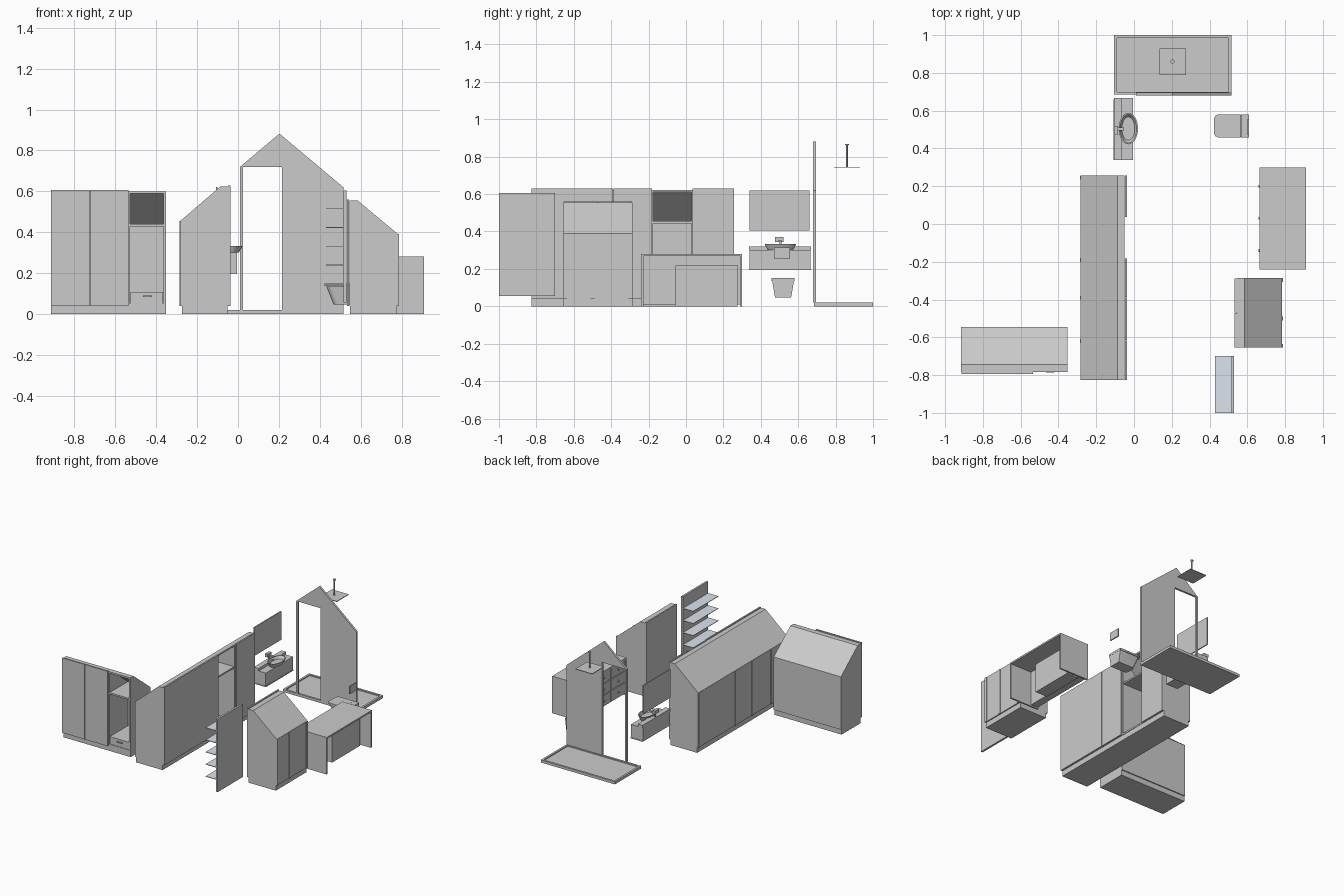
import bpy, bmesh, math

if "Cube" in bpy.data.objects:
    bpy.data.objects.remove(bpy.data.objects["Cube"])

GLASS = bpy.data.materials.new("pale_glass")
GLASS.diffuse_color = (0.72, 0.77, 0.85, 1)
GLASS.use_nodes = True
GLASS.node_tree.nodes["Principled BSDF"].inputs["Base Color"].default_value = GLASS.diffuse_color


def finish(name, bm, mat=None, smooth=False):
    bmesh.ops.recalc_face_normals(bm, faces=bm.faces)
    me = bpy.data.meshes.new(name)
    bm.to_mesh(me)
    bm.free()
    ob = bpy.data.objects.new(name, me)
    bpy.context.collection.objects.link(ob)
    if mat:
        me.materials.append(mat)
    if smooth:
        bpy.ops.object.select_all(action='DESELECT')
        ob.select_set(True)
        bpy.context.view_layer.objects.active = ob
        bpy.ops.object.shade_smooth_by_angle(angle=math.radians(35))
    return ob


def loft(name, rings, mat=None, smooth=False):
    """Skin closed rings of equal length and cap both ends."""
    bm = bmesh.new()
    vr = [[bm.verts.new(p) for p in r] for r in rings]
    n = len(vr[0])
    for a, b in zip(vr, vr[1:]):
        for i in range(n):
            bm.faces.new((a[i], a[(i + 1) % n], b[(i + 1) % n], b[i]))
    bm.faces.new(vr[0])
    bm.faces.new(vr[-1])
    return finish(name, bm, mat, smooth)


def box(name, x0, x1, y0, y1, z0, z1, mat=None):
    return loft(name, [[(x0, y0, z), (x1, y0, z), (x1, y1, z), (x0, y1, z)] for z in (z0, z1)], mat)


def prism(name, pts, w0, w1, place):
    """Extrude a (depth, height) profile from w0 to w1; place maps to the world."""
    return loft(name, [[place(d, w, z) for d, z in pts] for w in (w0, w1)])


def slab(d0, d1, z0, z1):
    return [(d0, z0), (d1, z0), (d1, z1), (d0, z1)]


def ellipse(cx, cy, z, rx, ry, n=32):
    return [(cx + rx * math.cos(2 * math.pi * i / n), cy + ry * math.sin(2 * math.pi * i / n), z) for i in range(n)]


def d_shape(x0, x1, y0, y1, z, r, n=5):
    """Rectangle whose two corners on the x0 side are rounded."""
    pts = [(x1, y0, z), (x1, y1, z)]
    for cy, a0 in ((y1 - r, 90), (y0 + r, 180)):
        for i in range(n + 1):
            a = math.radians(a0 + 90 * i / n)
            pts.append((x0 + r + r * math.cos(a), cy + r * math.sin(a), z))
    return pts


# ---- Sloped wardrobes -------------------------------------------------
def wardrobe(name, place, walls, depth, top, low, flat, niche=None, battens=(), drawer=False):
    t, f, base = 0.012, 0.012, 0.04
    a, b = walls[0], walls[-1]
    prof = [(f, base), (f, top), (flat, top), (depth, low), (depth, base)]
    # side panels and partitions
    for i, w in enumerate(walls):
        w0 = min(max(w - t / 2, a), b - t)
        prism(f"{name}_partition_{i}", prof, w0, w0 + t, place)
    # plinth, floor, back, sloped roof and flat top
    prism(name + "_plinth", slab(f + .003, depth - .008, 0, base), a, b, place)
    prism(name + "_floor", slab(f, depth, base, base + t), a, b, place)
    prism(name + "_back", slab(depth - t, depth, base, low), a, b, place)
    prism(name + "_top", slab(f, flat, top - t, top), a, b, place)
    prism(name + "_slope", [(flat, top), (depth, low), (depth, low - t), (flat, top - t)], a, b, place)
    # doors, with one bay left open as a niche
    for i, (w0, w1) in enumerate(zip(walls, walls[1:])):
        if i != niche:
            prism(f"{name}_door_{i}", slab(0, f - .001, base, top + .006), w0 + .001, w1 - .001, place)
            continue
        prism(name + "_niche_shelf", slab(f + .004, depth - t, low - .012, low), w0 + t / 2, w1 - t / 2, place)
        if drawer:
            prism(name + "_drawer", slab(f + .004, depth - t, .052, .108), w0 + .008, w1 - t - .002, place)
            m = (w0 + w1) / 2
            prism(name + "_drawer_handle", slab(f - .004, f + .005, .083, .091), m - .022, m + .022, place)
    # battens on the back
    for i, w in enumerate(battens):
        prism(f"{name}_batten_{i}", slab(depth, depth + .005, base, low), w - .01, w + .01, place)


wardrobe("long_wardrobe", lambda d, w, z: (-.037 - d, w, z), [-.827, -.615, -.388, -.182, .035, .257],
         .245, .623, .455, .05, niche=3, battens=(-.62, -.39, -.19, .245))
wardrobe("side_wardrobe", lambda d, w, z: (w, -.795 + d, z), [-.915, -.725, -.535, -.352],
         .25, .60, .44, .05, niche=2, drawer=True)
wardrobe("small_wardrobe", lambda d, w, z: (.533 + d, w, z), [-.655, -.47, -.287],
         .25, .555, .39, .052, battens=(-.645, -.5, -.297))

# ---- Glass shelf unit -------------------------------------------------
box("shelf_back_panel", .515, .53, -1, -.7, .055, .605)
for i in range(5):
    z = .147 + .092 * i
    box(f"glass_shelf_{i}", .43, .515, -1, -.7, z - .002, z + .002, GLASS)

# ---- Desk -------------------------------------------------------------
box("desk_top", .665, .91, -.24, .30, .268, .28)
for n, y in (("front", -.24), ("rear", .288)):
    box(f"desk_{n}_side", .665, .91, y, y + .012, 0, .268)
box("desk_drawer_body", .675, .73, -.228, .288, .01, .268)
r = .012
panel = [(.275, 0), (.275, .22)] + [(-.06 + r - r * math.sin(a), .22 - r + r * math.cos(a))
         for a in (math.pi / 8 * k for k in range(5))] + [(-.06, 0)]
loft("desk_inner_block", [[(x, y, z) for y, z in panel] for x in (.73, .83)])
for c, y in enumerate((-.14, .03, .20)):
    for k in range(3):
        z = .055 + .087 * k
        box(f"desk_drawer_{c}_{k}", .667, .675, y - .083, y + .083, z - .041, z + .041)
        ring = [(yy, zz) for yy, zz, _ in ellipse(y, z, 0, .007, .007, 12)]
        loft(f"desk_knob_{c}_{k}", [[(x, p, q) for p, q in ring] for x in (.659, .667)], smooth=True)

# ---- Shower -----------------------------------------------------------
box("shower_tray", -.105, .515, .685, 1, 0, .012)
for n, e in (("left", (-.105, -.09, .685, 1)), ("right", (.5, .515, .685, 1)),
             ("front", (-.09, .5, .685, .70)), ("rear", (-.09, .5, .985, 1))):
    box(f"tray_rim_{n}", *e, .012, .02)
wall = lambda d, w, z: (d, w, z)
prism("shower_post", slab(.01, .025, .02, .72), .68, .695, wall)
prism("shower_fixed_panel", [(.215, .02), (.515, .02), (.515, .62), (.396, .72), (.215, .72)], .68, .695, wall)
prism("shower_gable", [(.01, .72), (.396, .72), (.203, .882)], .68, .695, wall)
box("shower_head", .134, .274, .79, .93, .741, .746)
loft("shower_rod", [ellipse(.204, .86, z, .005, .005, 12) for z in (.746, .865)], smooth=True)
loft("shower_rod_flange", [ellipse(.204, .86, z, .011, .011, 16) for z in (.862, .868)], smooth=True)

# ---- Vanity -----------------------------------------------------------
box("vanity_cabinet", -.105, -.004, .338, .668, .195, .203)
box("vanity_front", -.105, -.006, .34, .666, .203, .30)
box("vanity_ledge", -.105, -.065, .338, .668, .30, .32)
basin = [(.30, .035, .067), (.325, .048, .081), (.332, .051, .083), (.332, .044, .076), (.312, .034, .062)]
loft("basin", [ellipse(-.03, .505, z, a, b) for z, a, b in basin], smooth=True)
box("tap_spout", -.10, -.052, .494, .51, .345, .355)
box("tap_body", -.105, -.085, .475, .52, .345, .37)
loft("tap_stem", [ellipse(-.094, .505, z, .006, .006, 12) for z in (.32, .345)], smooth=True)
box("mirror", -.108, -.10, .34, .66, .405, .62)

# ---- Toilet -----------------------------------------------------------
loft("toilet_bowl", [d_shape(.467, .607, .476, .562, .047, .025),
                     d_shape(.432, .607, .461, .577, .135, .025)], smooth=True)
loft("toilet_lid", [d_shape(.424, .565, .458, .58, z, .025) for z in (.137, .15)], smooth=True)
box("toilet_rear_deck", .566, .608, .458, .58, .135, .15)
box("flush_plate", .60, .608, .47, .556, .255, .315)
